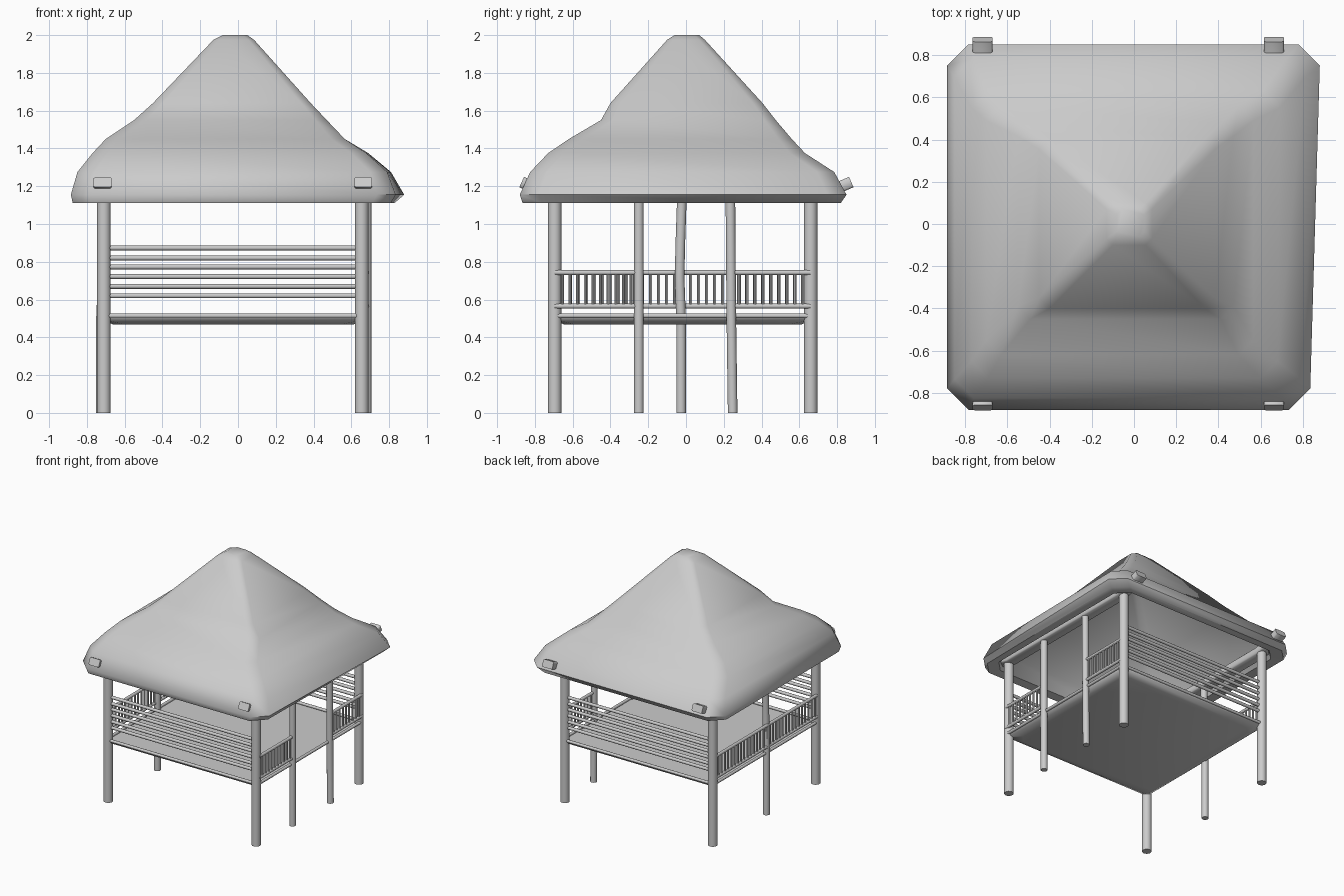
import bpy, bmesh, math
from mathutils import Vector

if "Cube" in bpy.data.objects:
    bpy.data.objects.remove(bpy.data.objects["Cube"])


def finish(name, bm, angle=40):
    bmesh.ops.recalc_face_normals(bm, faces=bm.faces)
    me = bpy.data.meshes.new(name)
    bm.to_mesh(me)
    bm.free()
    ob = bpy.data.objects.new(name, me)
    bpy.context.collection.objects.link(ob)
    bpy.ops.object.select_all(action='DESELECT')
    ob.select_set(True)
    bpy.context.view_layer.objects.active = ob
    bpy.ops.object.shade_smooth_by_angle(angle=math.radians(angle))
    return ob


def bridge(bm, rings, caps=True):
    n = len(rings[0])
    for a, b in zip(rings, rings[1:]):
        for i in range(n):
            j = (i + 1) % n
            bm.faces.new((a[i], a[j], b[j], b[i]))
    if caps:
        bm.faces.new(rings[0])
        bm.faces.new(rings[-1])


def sweep(bm, pts, section):
    """Sweep a 2D section along a polyline."""
    pts = [Vector(p) for p in pts]
    rings = []
    for i, p in enumerate(pts):
        t = (pts[min(i + 1, len(pts) - 1)] - pts[max(i - 1, 0)]).normalized()
        side = Vector((1, 0, 0)) if abs(t.x) < 0.7 else Vector((0, 1, 0))
        up = t.cross(side).normalized()
        side = up.cross(t)
        rings.append([bm.verts.new(p + side * u + up * v) for u, v in section])
    bridge(bm, rings)


def circle(r, n=12):
    return [(r * math.cos(k * math.tau / n), r * math.sin(k * math.tau / n)) for k in range(n)]


def tubes(name, paths, r, n=12):
    bm = bmesh.new()
    for p in paths:
        sweep(bm, p, circle(r, n))
    return finish(name, bm)


def square_loft(name, rings, angle=40):
    """Loft chamfered squares: xmin, xmax, ymin, ymax, z, chamfer, skew of the right side."""
    bm = bmesh.new()
    loops = []
    for x0, x1, y0, y1, z, c, s in rings:
        pts = [(x0 + c, y0), (x1 - c, y0), (x1, y0 + c), (x1 + s, y1 - c),
               (x1 + s - c, y1), (x0 + c, y1), (x0, y1 - c), (x0, y0 + c)]
        loops.append([bm.verts.new((x, y, z)) for x, y in pts])
    bridge(bm, loops)
    return finish(name, bm, angle)


L, R, F, B = -0.71, 0.655, -0.695, 0.66      # post lines

# Thatched roof: outer shell from the peak down, then back up the hollow inside
square_loft("roof", [
    (-0.08, 0.05, -0.06, 0.07, 2.00, 0.025, 0),
    (-0.13, 0.085, -0.10, 0.10, 1.975, 0.03, 0),
    (-0.45, 0.385, -0.40, 0.405, 1.64, 0.05, 0),
    (-0.55, 0.47, -0.45, 0.475, 1.55, 0.06, 0),
    (-0.70, 0.565, -0.62, 0.56, 1.45, 0.07, 0),
    (-0.77, 0.68, -0.73, 0.63, 1.375, 0.08, 0.01),
    (-0.85, 0.79, -0.825, 0.785, 1.275, 0.09, 0.02),
    (-0.885, 0.835, -0.88, 0.85, 1.155, 0.10, 0.045),
    (-0.875, 0.81, -0.865, 0.82, 1.112, 0.10, 0.02),
    (-0.80, 0.75, -0.79, 0.75, 1.118, 0.09, 0),
    (-0.76, 0.71, -0.75, 0.70, 1.24, 0.09, 0),
    (-0.52, 0.44, -0.44, 0.45, 1.48, 0.06, 0),
    (-0.06, 0.04, -0.05, 0.05, 1.92, 0.02, 0)], 50)

# Roof beams whose upturned ends poke through the eaves
for name, x in (("left_beam", -0.717), ("right_beam", 0.663)):
    bm = bmesh.new()
    a, b, c = 0.047, 0.03, 0.008
    sec = [(-a + c, -b), (a - c, -b), (a, -b + c), (a, b - c),
           (a - c, b), (-a + c, b), (-a, b - c), (-a, -b + c)]
    sweep(bm, [(x, -0.87, 1.222), (x, -0.80, 1.19), (x, -0.66, 1.155),
               (x, 0.64, 1.155), (x, 0.80, 1.19), (x, 0.875, 1.222)], sec)
    finish(name, bm, 50)

# Corner posts
tubes("corner_posts", [[(x, y, 0), (x, y, 1.135)] for x in (L, R) for y in (F, B)], 0.036, 16)

# Thinner side posts: two frame the right entrance, one crooked on the left
tubes("side_posts", [
    [(0.68, -0.25, 0), (0.68, -0.25, 1.13)],
    [(0.68, 0.247, 0), (0.68, 0.24, 0.5), (0.68, 0.235, 1.14)],
    [(-0.725, -0.026, 0), (-0.725, -0.026, 0.5), (-0.715, -0.034, 0.72),
     (-0.715, -0.03, 0.9), (-0.712, -0.022, 1.13)]], 0.026, 14)

# Floor slab with a sloped underside edge
square_loft("floor", [
    (-0.72, 0.67, -0.705, 0.67, 0.505, 0.02, 0),
    (-0.715, 0.665, -0.70, 0.665, 0.49, 0.02, 0),
    (-0.66, 0.61, -0.645, 0.61, 0.468, 0.06, 0)], 50)
z = 0.514
tubes("floor_edge_rails", [
    [(L, F - 0.01, z), (R, F - 0.01, z)], [(L, B + 0.01, z), (R, B + 0.01, z)],
    [(-0.725, F, z), (-0.725, B, z)], [(0.675, F, z), (0.675, B, z)]], 0.012)

# Horizontal bars across the front and back
tubes("front_back_bars", [[(L, y, h), (R, y, h)] for y in (F, B)
                          for h in (0.62, 0.67, 0.722, 0.773, 0.82, 0.873)], 0.013)

# Side railings; the right side has an entrance gap
spans = [(-0.732, F, B), (0.682, F, -0.25), (0.682, 0.24, B)]
tubes("side_rails", [[(x, a, h), (x, b, h)] for x, a, b in spans for h in (0.565, 0.743)], 0.013)
balusters = []
for x, a, b in spans:
    n = round((b - a) / 0.042)
    for k in range(1, n):
        y = a + (b - a) * k / n
        balusters.append([(x, y, 0.565), (x, y, 0.743)])
tubes("balusters", balusters, 0.008, 8)
